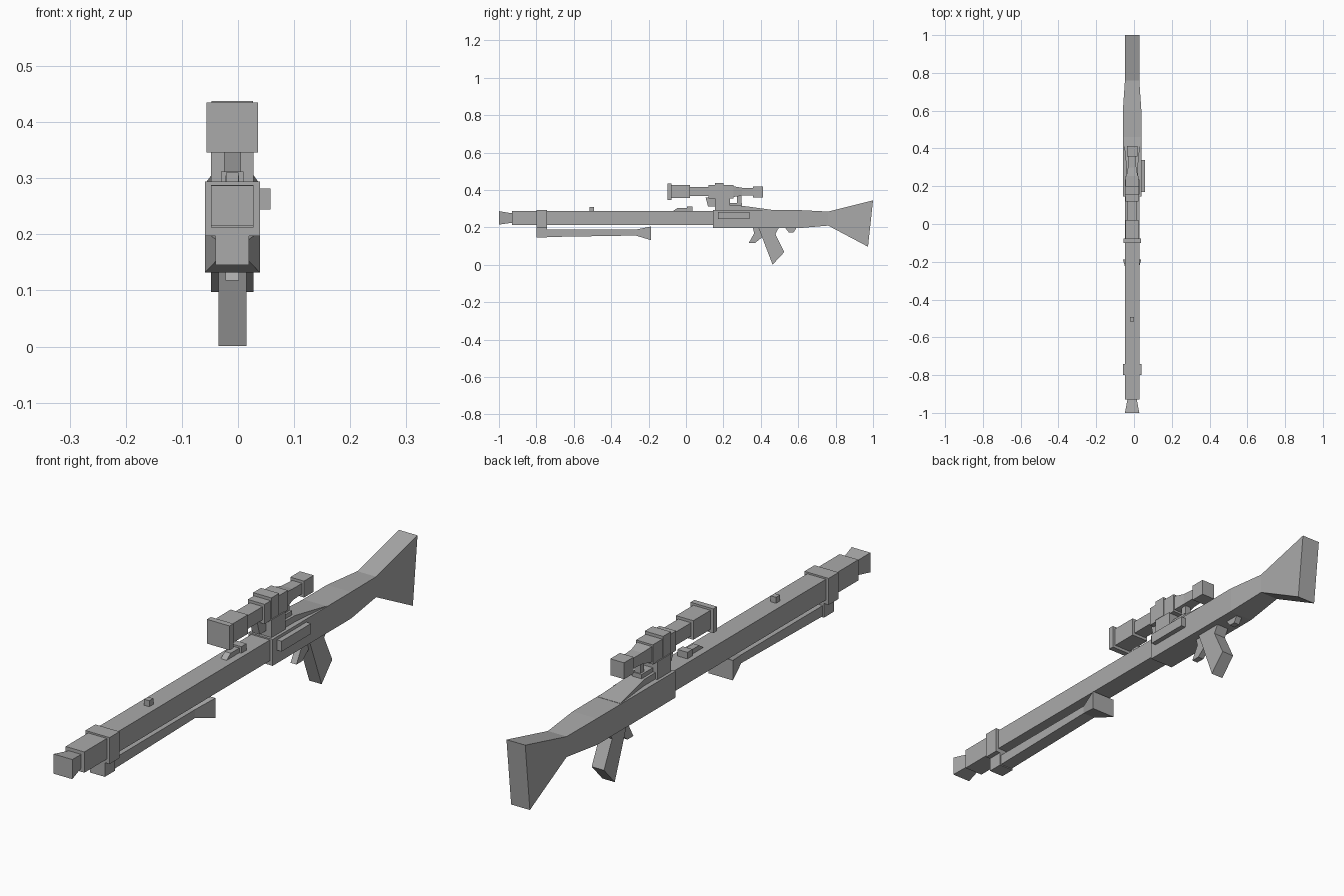
import bpy
import bmesh

cube = bpy.data.objects.get("Cube")
if cube:
    bpy.data.objects.remove(cube, do_unlink=True)

grey = bpy.data.materials.new("plain grey")
grey.use_nodes = True
grey.diffuse_color = (0.4, 0.4, 0.4, 1)
grey.node_tree.nodes["Principled BSDF"].inputs["Base Color"].default_value = (0.4, 0.4, 0.4, 1)

MID = -0.01  # centre plane of the rifle


def finish(name, bm):
    bmesh.ops.recalc_face_normals(bm, faces=bm.faces)
    mesh = bpy.data.meshes.new(name)
    bm.to_mesh(mesh)
    bm.free()
    mesh.materials.append(grey)
    obj = bpy.data.objects.new(name, mesh)
    bpy.context.collection.objects.link(obj)
    return obj


def loft(name, stations, mid=MID):
    """Rectangular sections: (y, half width, bottom z, top z, top y shift)."""
    bm = bmesh.new()
    rings = []
    for y, half, low, high, *shift in stations:
        top_y = y + (shift[0] if shift else 0)
        rings.append([bm.verts.new(p) for p in (
            (mid - half, y, low), (mid + half, y, low),
            (mid + half, top_y, high), (mid - half, top_y, high))])
    for a, b in zip(rings, rings[1:]):
        for i in range(4):
            j = (i + 1) % 4
            bm.faces.new((a[i], a[j], b[j], b[i]))
    bm.faces.new(rings[0])
    bm.faces.new(rings[-1])
    return finish(name, bm)


def box(name, half, y0, y1, low, high, mid=MID):
    return loft(name, [(y0, half, low, high), (y1, half, low, high)], mid)


def plate(name, half, outline):
    """Side outline in (y, z), extruded across the width."""
    bm = bmesh.new()
    left, right = ([bm.verts.new((MID + s * half, y, z)) for y, z in outline] for s in (-1, 1))
    bm.faces.new(left)
    bm.faces.new(right)
    for i in range(len(outline)):
        j = (i + 1) % len(outline)
        bm.faces.new((left[i], left[j], right[j], right[i]))
    return finish(name, bm)


# Barrel, muzzle and collar
loft("muzzle", [(-1, 0.038, 0.215, 0.287), (-0.925, 0.024, 0.226, 0.275)])
box("barrel", 0.038, -0.93, 0.16, 0.212, 0.288)
box("barrel_collar", 0.049, -0.8, -0.742, 0.197, 0.294)
box("front_sight", 0.011, -0.515, -0.492, 0.287, 0.31)
plate("rear_sight_ramp", 0.012, [(-0.07, 0.287), (-0.045, 0.305), (0.005, 0.305), (0.005, 0.287)])
box("rear_sight", 0.02, 0.005, 0.035, 0.287, 0.312)

# Fore grip below the barrel, flaring at its rear end
box("fore_grip_block", 0.03, -0.8, -0.742, 0.145, 0.2)
loft("fore_grip", [(-0.742, 0.025, 0.149, 0.188), (-0.27, 0.025, 0.157, 0.188),
                   (-0.187, 0.049, 0.132, 0.205)])

# Receiver and stock in one tapering body
loft("receiver_and_stock", [(0.145, 0.049, 0.196, 0.293), (0.6, 0.049, 0.196, 0.293),
                            (0.76, 0.038, 0.21, 0.285),
                            (0.973, 0.038, 0.097, 0.345, 0.027)])
box("side_box", 0.011, 0.17, 0.34, 0.244, 0.282, mid=0.047)
loft("receiver_ramp", [(0.16, 0.03, 0.29, 0.318), (0.3, 0.03, 0.29, 0.316), (0.46, 0.046, 0.29, 0.294)])

# Pistol grip, trigger guard and rear stud
plate("pistol_grip", 0.025, [(0.385, 0.205), (0.463, 0.001), (0.525, 0.068),
                             (0.478, 0.165), (0.5, 0.205)])
plate("trigger_guard", 0.012, [(0.355, 0.205), (0.365, 0.17), (0.336, 0.118), (0.37, 0.118),
                               (0.41, 0.15), (0.41, 0.205)])
plate("stock_stud", 0.012, [(0.525, 0.205), (0.55, 0.173), (0.575, 0.173), (0.595, 0.205)])

# Scope as stepped square sections
for name, half, y0, y1, low, high in [
        ("scope_front_rim", 0.046, -0.1, -0.078, 0.346, 0.435),
        ("scope_front_tube", 0.035, -0.078, 0.022, 0.357, 0.427),
        ("scope_neck", 0.026, 0.022, 0.12, 0.368, 0.417),
        ("scope_body", 0.034, 0.12, 0.255, 0.355, 0.427),
        ("scope_turret", 0.037, 0.155, 0.2, 0.36, 0.438),
        ("scope_eyepiece", 0.028, 0.357, 0.413, 0.36, 0.42)]:
    box(name, half, y0, y1, low, high)
loft("scope_rear_tube", [(0.255, 0.03, 0.363, 0.42), (0.3, 0.022, 0.37, 0.412),
                         (0.357, 0.02, 0.372, 0.41)])

# Scope mounts
plate("mount_front_arm", 0.015, [(0.105, 0.36), (0.118, 0.312), (0.16, 0.312), (0.16, 0.36)])
box("mount_block", 0.038, 0.155, 0.235, 0.288, 0.358)
box("mount_rail", 0.02, 0.235, 0.3, 0.31, 0.332)
box("mount_rear_post", 0.012, 0.274, 0.296, 0.31, 0.375)
